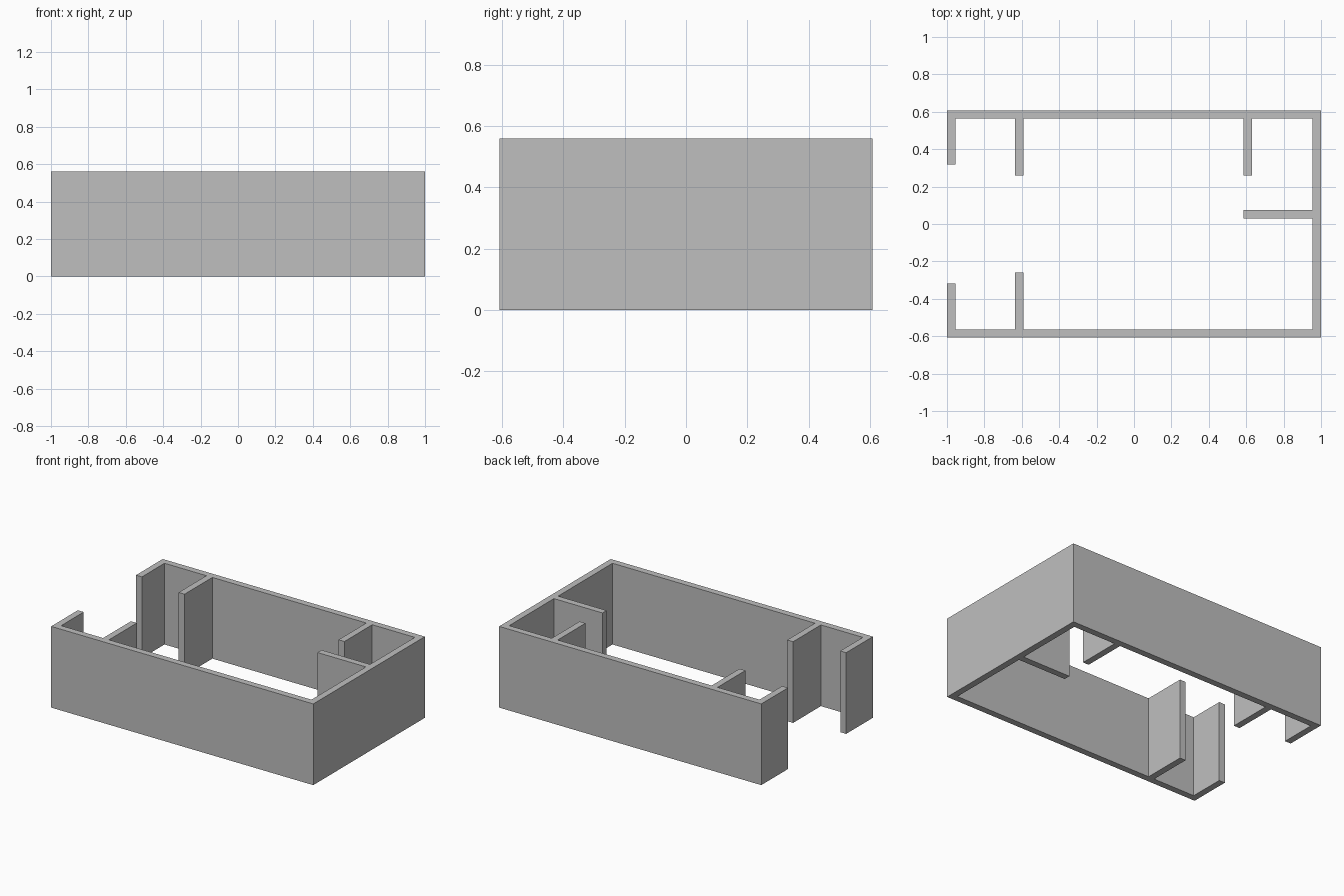
import bpy
import bmesh
from mathutils import Matrix, Vector

cube = bpy.data.objects.get("Cube")
if cube:
    bpy.data.objects.remove(cube, do_unlink=True)

HALF_X, HALF_Y = 1.0, 0.608   # outer footprint
HEIGHT = 0.56
T = 0.045                     # wall thickness
INNER_X, INNER_Y = HALF_X - T, HALF_Y - T

# One plain grey for every wall
grey = bpy.data.materials.new("plaster_grey")
grey.use_nodes = True
colour = (0.52, 0.52, 0.52, 1.0)
grey.diffuse_color = colour
grey.node_tree.nodes["Principled BSDF"].inputs["Base Color"].default_value = colour


def wall(name, x0, x1, y0, y1):
    """Full-height wall covering a rectangle of the floor plan."""
    size = Vector((x1 - x0, y1 - y0, HEIGHT))
    centre = Vector(((x0 + x1) / 2, (y0 + y1) / 2, HEIGHT / 2))
    bm = bmesh.new()
    bmesh.ops.create_cube(bm, size=1.0, matrix=Matrix.Diagonal(size).to_4x4())
    mesh = bpy.data.meshes.new(name)
    bm.to_mesh(mesh)
    bm.free()
    mesh.materials.append(grey)
    obj = bpy.data.objects.new(name, mesh)
    obj.location = centre
    bpy.context.collection.objects.link(obj)
    return obj


# Mirrored front and back: long walls, doorway stubs, entrance partitions
for label, side in (("front", -1), ("back", 1)):
    def mirrored(name, x0, x1, ya, yb):
        y0, y1 = sorted((side * ya, side * yb))
        wall(f"{label}_{name}", x0, x1, y0, y1)

    mirrored("long_wall", -HALF_X, HALF_X, INNER_Y, HALF_Y)
    mirrored("doorway_stub", -HALF_X, -INNER_X, 0.317, INNER_Y)
    mirrored("entrance_partition", -0.635, -0.635 + T, 0.26, INNER_Y)

# Closed end wall between the long walls
wall("end_wall", INNER_X, HALF_X, -INNER_Y, INNER_Y)

# Small corner room: two partitions with an open corner
wall("corner_room_side", 0.585, 0.585 + T, 0.26, INNER_Y)
wall("corner_room_front", 0.585, INNER_X, 0.03, 0.03 + T)
